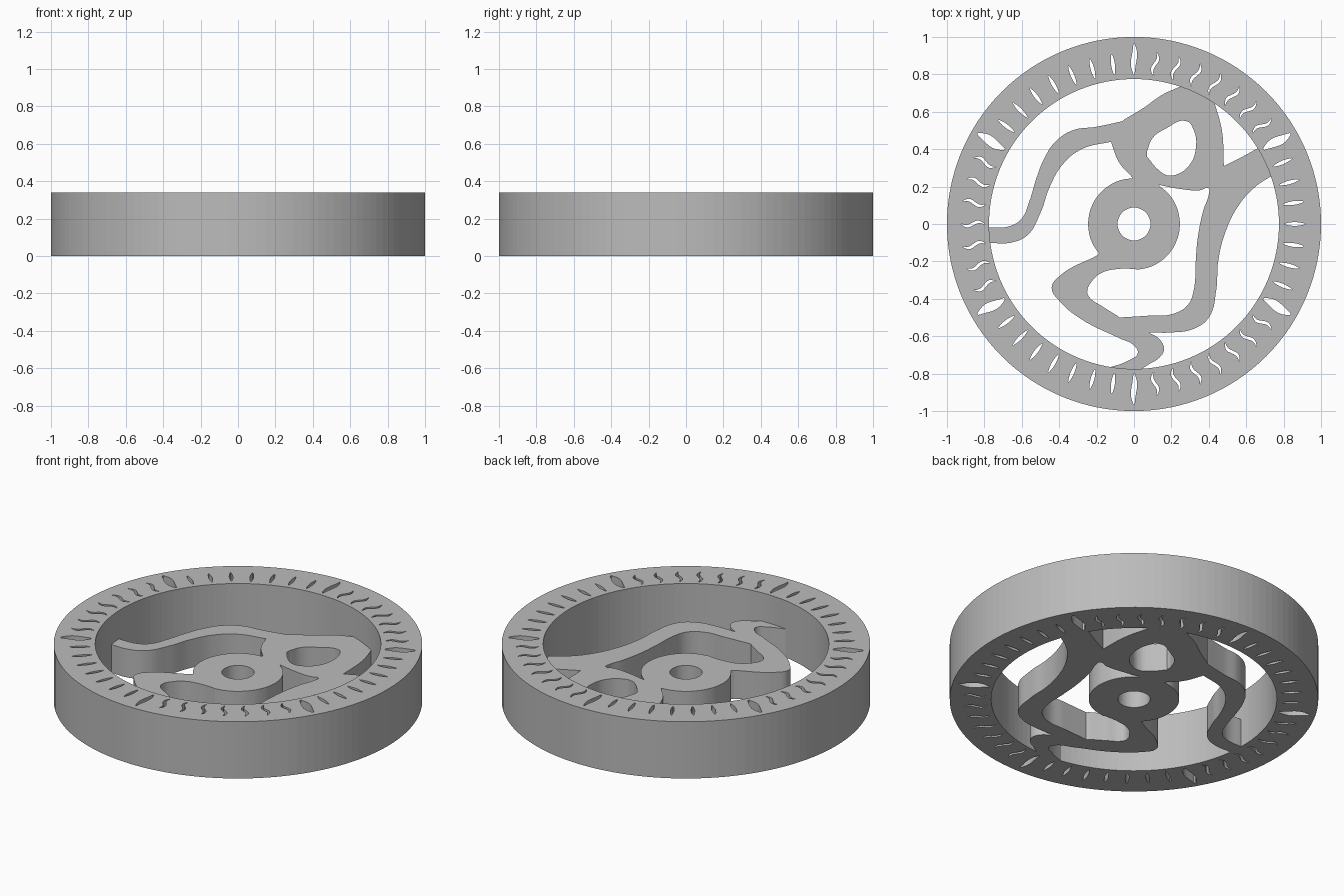
import bpy
import bmesh
from math import sin, cos, pi, radians

RIM_HEIGHT = 0.34
WEB_HEIGHT = 0.17
HUB = 0.245

default_cube = bpy.data.objects.get("Cube")
if default_cube:
    bpy.data.objects.remove(default_cube, do_unlink=True)

grey = bpy.data.materials.new("plain grey")
grey.use_nodes = True
colour = (0.5, 0.5, 0.5, 1)
grey.diffuse_color = colour
grey.node_tree.nodes["Principled BSDF"].inputs["Base Color"].default_value = colour


def circle(radius, count):
    return [(radius * cos(2 * pi * i / count), radius * sin(2 * pi * i / count))
            for i in range(count)]


def arc(radius, start, end, steps):
    angles = [radians(start + (end - start) * i / steps) for i in range(steps + 1)]
    return [(radius * cos(a), radius * sin(a)) for a in angles]


def path(*points):
    """Points given in hundredths of a unit."""
    return [(x / 100, y / 100) for x, y in points]


def add_polygon(curve, points):
    spline = curve.splines.new('POLY')
    spline.points.add(len(points) - 1)
    for p, (x, y) in zip(spline.points, points):
        p.co = (x, y, 0, 1)
    spline.use_cyclic_u = True


def add_smooth_outline(curve, runs):
    """Join smooth runs into a closed outline with a corner where runs meet."""
    knots = []
    for run in runs:
        knots += [(co, i in (0, len(run) - 1)) for i, co in enumerate(run)]
    spline = curve.splines.new('BEZIER')
    spline.bezier_points.add(len(knots) - 1)
    for p, ((x, y), corner) in zip(spline.bezier_points, knots):
        p.co = (x, y, 0)
        p.handle_left_type = p.handle_right_type = 'VECTOR' if corner else 'AUTO'
    spline.use_cyclic_u = True


def new_profile(name):
    curve = bpy.data.curves.new(name, 'CURVE')
    curve.dimensions = '2D'
    curve.fill_mode = 'BOTH'
    curve.resolution_u = 8
    return curve


def extrude_profile(curve, height):
    """Turn a filled profile into a closed solid standing on the ground."""
    curve.extrude = height / 2
    temp = bpy.data.objects.new("profile", curve)
    bpy.context.collection.objects.link(temp)
    evaluated = temp.evaluated_get(bpy.context.evaluated_depsgraph_get())
    mesh = bpy.data.meshes.new_from_object(evaluated)
    bpy.data.objects.remove(temp, do_unlink=True)
    bm = bmesh.new()
    bm.from_mesh(mesh)
    bmesh.ops.translate(bm, verts=bm.verts, vec=(0, 0, height / 2))
    bmesh.ops.remove_doubles(bm, verts=bm.verts, dist=0.0001)
    bmesh.ops.recalc_face_normals(bm, faces=bm.faces)
    for face in bm.faces:
        face.smooth = False
    bm.to_mesh(mesh)
    bm.free()
    mesh.materials.clear()
    mesh.materials.append(grey)
    obj = bpy.data.objects.new(curve.name, mesh)
    bpy.context.collection.objects.link(obj)
    return obj


def slot(angle, inner, outer, width, bend, steps=8):
    """Radial slit with a tapered, optionally wavy, centre line."""
    left, right = [], []
    for i in range(steps + 1):
        t = i / steps
        r = inner + (outer - inner) * t
        side = bend * sin(2 * pi * t)
        half = width / 2 * (0.2 + 0.8 * sin(pi * t))
        for points, s in ((left, side + half), (right, side - half)):
            points.append((r * cos(angle) - s * sin(angle),
                           r * sin(angle) + s * cos(angle)))
    return left + right[::-1]


# Rim with forty-eight slits: six large ones, wavy and straight groups between
rim = new_profile("rim")
add_polygon(rim, circle(1, 128))
add_polygon(rim, circle(0.775, 128))
for i in range(48):
    angle = 2 * pi * i / 48
    mirror = 1 if i < 24 else -1
    group = (i + 4) // 8 % 2
    if i % 8 == 4:
        upright = i % 24 == 12
        add_polygon(rim, slot(angle, 0.8, 0.965, 0.03 if upright else 0.05, 0.004))
    elif group:
        add_polygon(rim, slot(angle, 0.8, 0.925, 0.018, 0.012 * mirror))
    else:
        add_polygon(rim, slot(angle, 0.805, 0.915, 0.02, 0))
extrude_profile(rim, RIM_HEIGHT)

# Web: hub and curving arms cut as one plate
web = new_profile("hub_and_arms")
add_smooth_outline(web, [
    # left arm, lower edge, into the hub
    path((-78, -10), (-66, -10), (-57, -6), (-50, 6), (-45, 20), (-38, 32),
         (-28, 40), (-12, 44)),
    path((-12, 43), (-8, 33), (-1, 25)),
    arc(HUB, 92, 220, 8),
    # lower elbow and foot
    path((-20, -17), (-40, -28), (-44, -34), (-40, -41), (-28, -51), (-8, -61),
         (0, -65), (2, -69), (-3, -73), (-14, -77)),
    path((3, -78), (8, -75), (14, -71), (16, -67), (14, -62), (8, -58)),
    # right arm, outer edge
    path((9, -58), (20, -58), (32, -56), (40, -50), (44, -35), (45, -20),
         (49, -4), (56, 10), (65, 20), (74, 26)),
    path((67, 41), (58, 36), (48, 31)),
    # upper fin
    path((48, 32), (47, 50), (43, 65)),
    path((26, 74), (15, 69), (5, 62), (-5, 56)),
    # left arm, upper edge
    path((-6, 55), (-20, 52), (-33, 50), (-42, 44), (-48, 35), (-52, 25),
         (-56, 12), (-60, 3), (-66, -1), (-78, -2)),
])

# Opening between the hub and the right arm
add_smooth_outline(web, [
    path((13, 21), (23, 19), (35, 18), (40, 19), (40, 16), (37, 7), (34, -8),
         (33, -20), (32, -35), (29, -43), (21, -48), (8, -49), (-8, -50)),
    path((-9, -49), (-17, -44), (-24, -39), (-25, -36), (-22, -30), (-17, -26),
         (-8, -24), (0, -24)),
    arc(HUB, -86, 56, 9),
])

# Opening in the upper fin
add_smooth_outline(web, [
    path((7, 39), (10, 46), (17, 51), (28, 55), (32, 50), (33, 40), (30, 32),
         (24, 27), (18, 26), (13, 29), (7, 36)),
])
add_polygon(web, circle(0.088, 48))
extrude_profile(web, WEB_HEIGHT)
